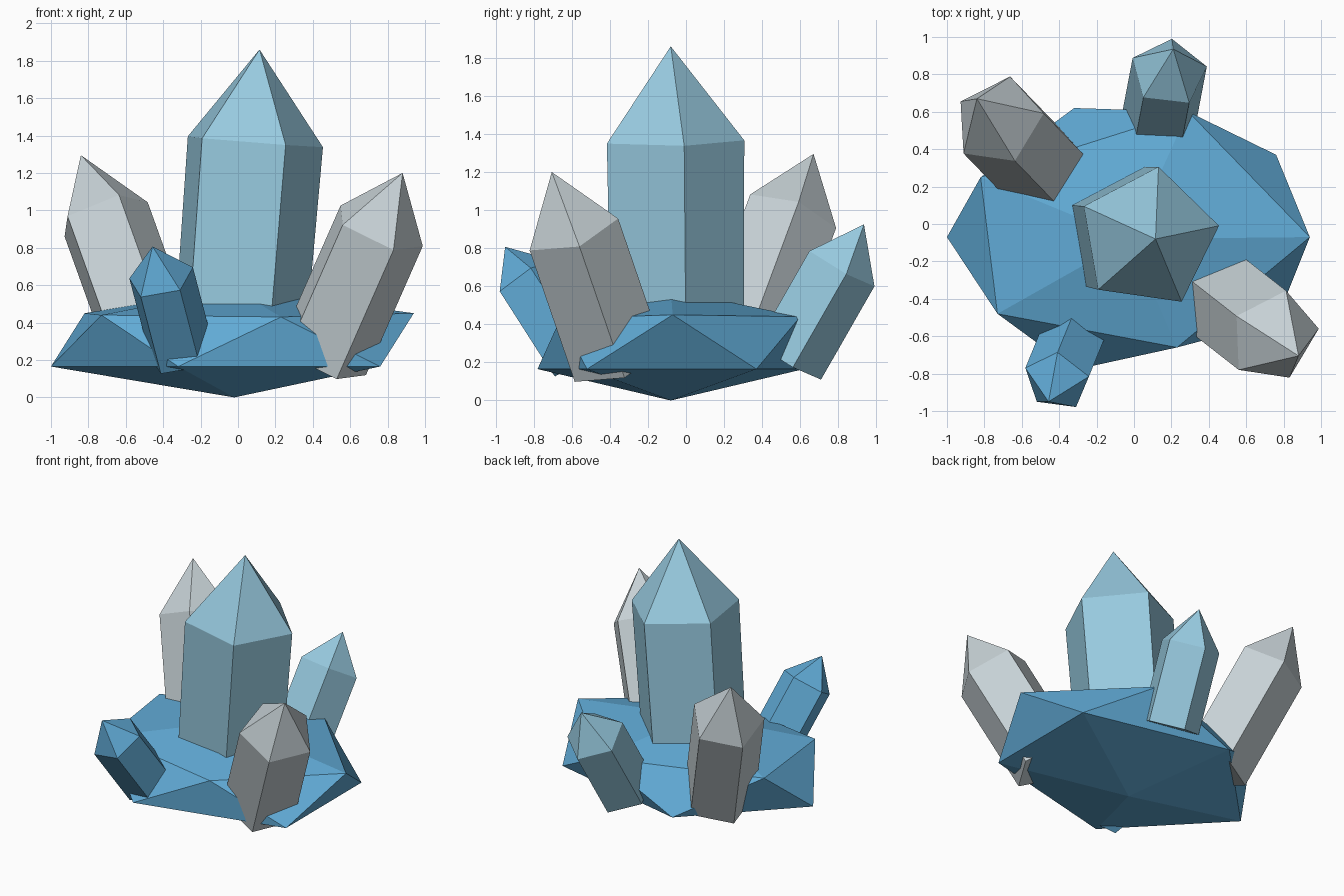
import bpy
import bmesh
from math import cos, sin, tau
from mathutils import Vector

cube = bpy.data.objects.get("Cube")
if cube:
    bpy.data.objects.remove(cube, do_unlink=True)


def make_material(name, rgb):
    mat = bpy.data.materials.new(name)
    mat.use_nodes = True
    color = (*rgb, 1)
    mat.diffuse_color = color
    mat.node_tree.nodes["Principled BSDF"].inputs["Base Color"].default_value = color
    return mat


rock_blue = make_material("rock_blue", (.12, .41, .68))
ice_blue = make_material("ice_blue", (.31, .59, .74))
pale_grey = make_material("pale_grey", (.57, .64, .67))


def make_object(name, rings, bottom, top, mat):
    """Skin a stack of equal rings and close it; an end point makes a fan, None makes a cap."""
    bm = bmesh.new()
    loops = [[bm.verts.new(p) for p in ring] for ring in rings]
    count = len(loops[0])
    for low, high in zip(loops, loops[1:]):
        for i in range(count):
            j = (i + 1) % count
            if name == "rock_base":
                # staggered rings are joined with a zigzag of triangles
                bm.faces.new((low[i], low[j], high[i]))
                bm.faces.new((low[j], high[j], high[i]))
            else:
                bm.faces.new((low[i], low[j], high[j], high[i]))
    for loop, end in ((loops[0], bottom), (loops[-1], top)):
        if end is None:
            bm.faces.new(loop)
            continue
        point = bm.verts.new(end)
        for i in range(count):
            bm.faces.new((loop[i], loop[(i + 1) % count], point))
    bmesh.ops.recalc_face_normals(bm, faces=bm.faces)
    mesh = bpy.data.meshes.new(name)
    bm.to_mesh(mesh)
    bm.free()
    mesh.materials.append(mat)
    obj = bpy.data.objects.new(name, mesh)
    bpy.context.collection.objects.link(obj)
    return obj


def crystal(name, shoulder, tip, corner, radius, depth, mat, taper=1.0):
    """Pentagonal prism with a pyramid tip; corner is one point of the shoulder ring."""
    shoulder, tip = Vector(shoulder), Vector(tip)
    axis = (tip - shoulder).normalized()
    out = Vector(corner) - shoulder
    u = (out - axis * out.dot(axis)).normalized()
    v = axis.cross(u)
    foot = shoulder - axis * (depth / axis.z)
    rings = [[c + (u * cos(tau * i / 5) + v * sin(tau * i / 5)) * r for i in range(5)]
             for c, r in ((foot, radius * taper), (shoulder, radius))]
    make_object(name, rings, None, tip, mat)


# Flattened twenty-sided rock: lower ring and a staggered upper ring
lower = [(.76, .37, .165), (-.32, .62, .165), (-1, -.07, .165),
         (-.32, -.78, .165), (.76, -.52, .165)]
upper = [(.29, .6, .44), (-.82, .25, .45), (-.73, -.48, .44),
         (.23, -.66, .43), (.94, -.07, .45)]
make_object("rock_base", [lower, upper], (-.02, -.08, 0), (-.02, -.08, .58), rock_blue)

# Crystals growing out of the rock
crystal("main_crystal", (.076, -.075, 1.367), (.115, -.08, 1.86),
        (.45, -.01, 1.33), .385, 1.05, ice_blue, .97)
crystal("front_left_crystal", (.748, -.602, .9), (.88, -.705, 1.2),
        (.99, -.56, .81), .26, .69, pale_grey)
crystal("back_right_crystal", (-.724, .55, .972), (-.84, .67, 1.295),
        (-.49, .59, 1.04), .255, .74, pale_grey)
crystal("front_right_crystal", (-.412, -.84, .635), (-.457, -.95, .807),
        (-.31, -.98, .575), .183, .41, rock_blue)
crystal("back_crystal", (.186, .809, .705), (.21, .935, .925),
        (.39, .84, .66), .21, .49, ice_blue)
